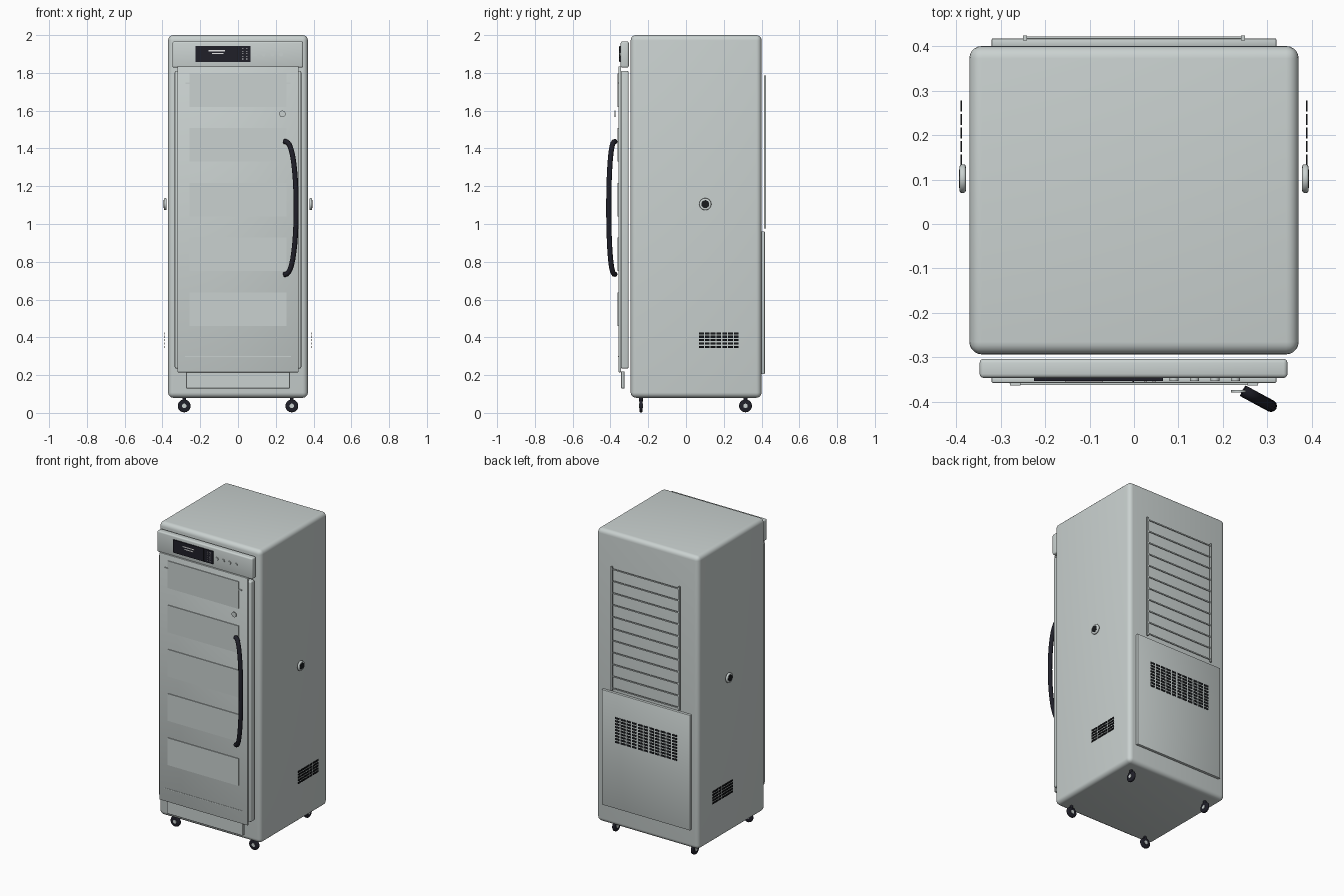
import bpy, bmesh, math
from mathutils import Matrix, Vector

cube = bpy.data.objects.get("Cube")
if cube:
    bpy.data.objects.remove(cube, do_unlink=True)


def material(name, color):
    m = bpy.data.materials.new(name)
    m.use_nodes = True
    m.diffuse_color = (*color, 1)
    m.node_tree.nodes["Principled BSDF"].inputs["Base Color"].default_value = (*color, 1)
    return m


GREY = material("light grey enamel", (0.59, 0.64, 0.63))
DARK = material("dark plastic", (0.014, 0.014, 0.022))
BLACK = material("vent black", (0.009, 0.010, 0.012))
WHITE = material("display white", (0.8, 0.8, 0.8))


def finish(name, bm, mat, smooth=True):
    me = bpy.data.meshes.new(name)
    bm.to_mesh(me)
    bm.free()
    ob = bpy.data.objects.new(name, me)
    bpy.context.collection.objects.link(ob)
    me.materials.append(mat)
    if smooth:
        bpy.ops.object.select_all(action="DESELECT")
        ob.select_set(True)
        bpy.context.view_layer.objects.active = ob
        bpy.ops.object.shade_smooth_by_angle(angle=math.radians(35))
    return ob


def add_box(bm, x, y, z):
    """Box from three (low, high) ranges."""
    r = (x, y, z)
    centre = Vector([(a + b) / 2 for a, b in r])
    size = Vector([b - a for a, b in r])
    bmesh.ops.create_cube(bm, size=1, matrix=Matrix.Translation(centre) @ Matrix.Diagonal((*size, 1)))


def box(name, x, y, z, mat=GREY, bevel=0.0, segments=3):
    bm = bmesh.new()
    add_box(bm, x, y, z)
    if bevel:
        bmesh.ops.bevel(bm, geom=bm.edges[:], offset=bevel, segments=segments,
                        profile=0.5, affect="EDGES", clamp_overlap=True)
    return finish(name, bm, mat, bool(bevel))


def disc(name, centre, axis, radius, depth, mat, bevel=0.0, sides=32):
    """Solid disc along an axis, with optionally rounded rims."""
    bm = bmesh.new()
    bmesh.ops.create_cone(bm, cap_ends=True, segments=sides, radius1=radius, radius2=radius, depth=depth)
    if bevel:
        rims = [e for e in bm.edges if any(len(f.verts) > 4 for f in e.link_faces)]
        bmesh.ops.bevel(bm, geom=rims, offset=bevel, segments=3, profile=0.5, affect="EDGES")
    turn = Vector((0, 0, 1)).rotation_difference(Vector(axis)).to_matrix().to_4x4()
    bm.transform(Matrix.Translation(centre) @ turn)
    return finish(name, bm, mat)


# Cabinet
box("cabinet", (-0.37, 0.37), (-0.293, 0.40), (0.08, 2.0), bevel=0.028, segments=5)

# Door with its front skin, kick plate and pressed panels
box("door", (-0.335, 0.335), (-0.345, -0.304), (0.235, 1.81), bevel=0.008)
box("door_skin", (-0.32, 0.32), (-0.357, -0.344), (0.215, 1.835), bevel=0.003, segments=2)
box("kick_plate", (-0.275, 0.275), (-0.344, -0.325), (0.13, 0.22), bevel=0.002, segments=1)
box("door_lower_trim", (-0.28, 0.28), (-0.359, -0.356), (0.297, 0.302))
for i in range(5):
    z = 0.46 + 0.29 * i
    box(f"door_panel_{i + 1}", (-0.256, 0.256), (-0.362, -0.356), (z, z + 0.178))
for s in (-1, 1):
    box("door_clip", (s * 0.267 - 0.012, s * 0.267 + 0.012), (-0.363, -0.356), (1.742, 1.75))
disc("door_lock", (0.235, -0.376, 1.583), (0, -1, 0), 0.017, 0.005, GREY)

# Curved handle, swung outward at an angle
curve = bpy.data.curves.new("door_handle", "CURVE")
curve.dimensions = "3D"
curve.bevel_depth = 0.0135
curve.bevel_resolution = 4
curve.use_fill_caps = True
spline = curve.splines.new("POLY")
steps = 32
spline.points.add(steps)
for i, p in enumerate(spline.points):
    a = math.pi * i / steps
    out = math.sin(a) ** 0.75 if 0 < i < steps else 0
    p.co = (0.245 + 0.063 * out, -0.375 - 0.034 * out, 1.085 + 0.352 * math.cos(a), 1)
curve.materials.append(DARK)
bpy.context.collection.objects.link(bpy.data.objects.new("door_handle", curve))

# Control panel
box("control_panel", (-0.347, 0.345), (-0.346, -0.303), (1.828, 1.966), bevel=0.009)
box("display", (-0.225, 0.065), (-0.353, -0.345), (1.858, 1.942), DARK)
for x0, x1, z in ((-0.155, -0.07, 1.914), (-0.138, -0.077, 1.899)):
    box("display_line", (x0, x1), (-0.355, -0.352), (z, z + 0.006), WHITE)
bm = bmesh.new()
for i in range(2):
    for j in range(5):
        x, z = 0.022 + 0.02 * i, 1.872 + 0.0135 * j
        add_box(bm, (x, x + 0.007), (-0.355, -0.352), (z, z + 0.004))
finish("keypad_marks", bm, WHITE, False)
box("display_divider", (-0.003, 0.0), (-0.355, -0.352), (1.86, 1.94), BLACK)
for i in range(4):
    disc("control_button", (0.09 + 0.046 * i, -0.348, 1.898), (0, -1, 0), 0.0105, 0.009, GREY)

# Side ports and side vents
for s, side in ((-1, "right"), (1, "left")):
    disc(f"{side}_port_ring", (s * 0.385, 0.102, 1.105), (s, 0, 0), 0.032, 0.014, GREY, 0.005)
    disc(f"{side}_port_core", (s * 0.3905, 0.102, 1.105), (s, 0, 0), 0.021, 0.006, BLACK)
    bm = bmesh.new()
    for i in range(7):
        for j in range(5):
            y, z = 0.07 + 0.0305 * i, 0.343 + 0.0182 * j
            add_box(bm, (s * 0.388 - 0.0015, s * 0.388 + 0.0015), (y, y + 0.025), (z, z + 0.011))
    finish(f"{side}_vent", bm, BLACK, False)

# Service panel at the back with its vent slots
box("service_panel", (-0.32, 0.32), (0.398, 0.417), (0.205, 0.96), bevel=0.003, segments=2)
bm = bmesh.new()
for i in range(11):
    for j in range(9):
        x, z = -0.225 + 0.0415 * i, 0.637 + 0.0195 * j
        add_box(bm, (x, x + 0.032), (0.416, 0.419), (z, z + 0.012))
finish("service_vent", bm, BLACK, False)

# Condenser grille at the back
for s in (-1, 1):
    box("grille_rail", (s * 0.245 - 0.005, s * 0.245 + 0.005), (0.412, 0.424), (0.975, 1.785))
bm = bmesh.new()
for i in range(11):
    z = 0.99 + 0.078 * i
    add_box(bm, (-0.245, 0.245), (0.417, 0.421), (z - 0.004, z + 0.004))
finish("grille_bars", bm, GREY, False)

# Casters: front pair roll sideways, rear pair roll forward
for x in (-0.285, 0.285):
    for y, axis, place in ((-0.238, Vector((0, 1, 0)), "front"), (0.315, Vector((1, 0, 0)), "rear")):
        hub = Vector((x, y, 0.037))
        disc(f"{place}_caster_wheel", hub, axis, 0.034, 0.018, DARK, 0.006)
        disc(f"{place}_caster_hub", hub, axis, 0.012, 0.022, GREY, sides=16)
        disc(f"{place}_caster_stem", (x, y, 0.075), (0, 0, 1), 0.01, 0.03, DARK, sides=16)
